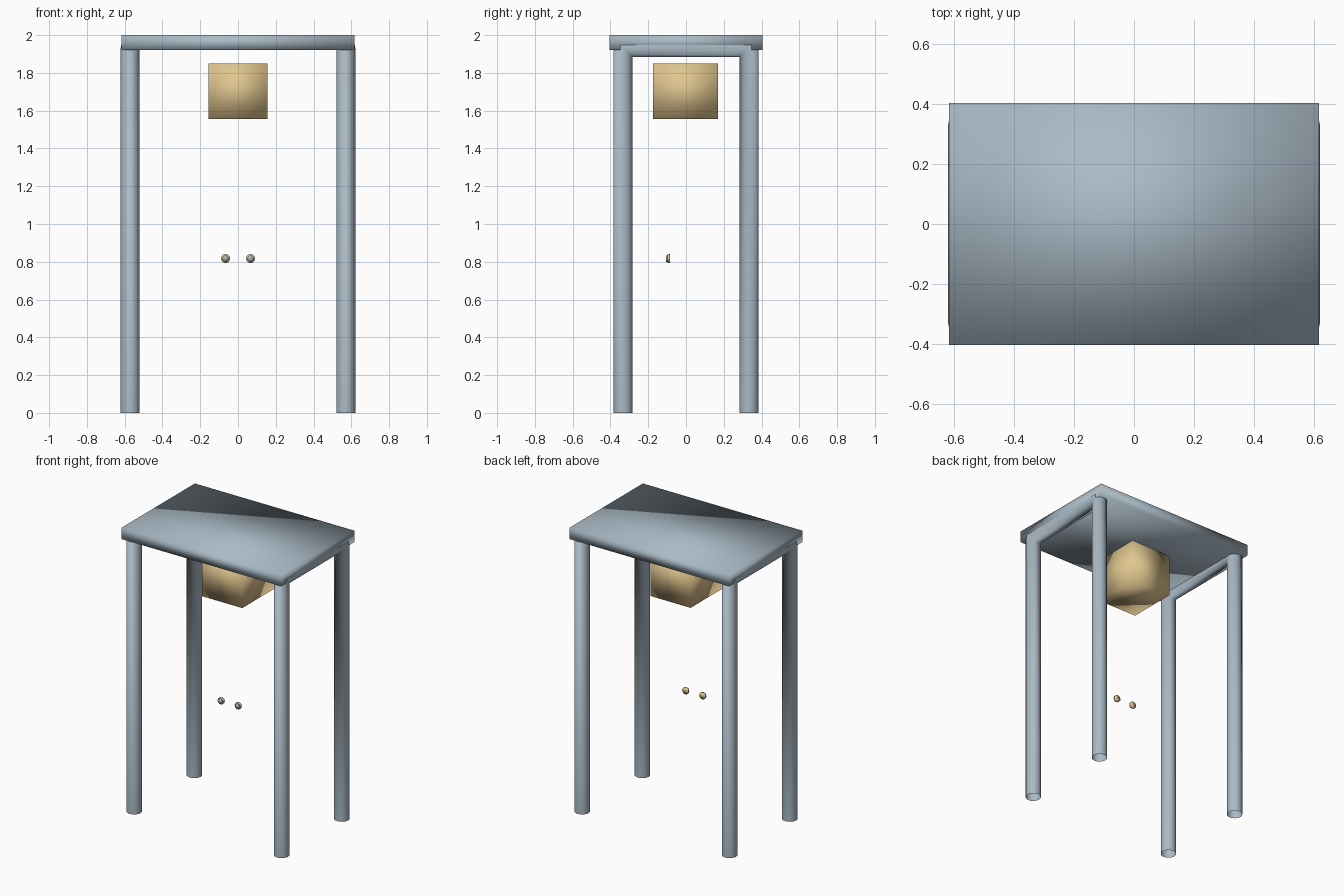
import bpy, bmesh, math
from mathutils import Matrix

cube = bpy.data.objects.get("Cube")
if cube:
    bpy.data.objects.remove(cube, do_unlink=True)


def material(name, rgb):
    m = bpy.data.materials.new(name)
    m.use_nodes = True
    m.diffuse_color = (*rgb, 1)
    m.node_tree.nodes["Principled BSDF"].inputs["Base Color"].default_value = (*rgb, 1)
    return m


STEEL = material("blue_grey", (0.40, 0.49, 0.56))
TAN = material("tan", (0.74, 0.56, 0.27))


def finish(name, bm, mat):
    bmesh.ops.recalc_face_normals(bm, faces=bm.faces)
    for f in bm.faces:
        f.smooth = True
    mesh = bpy.data.meshes.new(name)
    bm.to_mesh(mesh)
    bm.free()
    mesh.materials.append(mat)
    obj = bpy.data.objects.new(name, mesh)
    bpy.context.collection.objects.link(obj)
    return obj


def box(name, centre, size, mat):
    bm = bmesh.new()
    bmesh.ops.create_cube(bm, size=1, matrix=Matrix.Translation(centre) @ Matrix.Diagonal((*size, 1)))
    return finish(name, bm, mat)


def leg_frame(name, x, half=0.333, top=1.933, r=0.05, sides=16):
    """Open-ended tube: up the front leg, across, down the back leg, mitred corners."""
    bm = bmesh.new()
    rings = []
    for side, at_top in ((-1, False), (-1, True), (1, True), (1, False)):
        ring = []
        for i in range(sides):
            a = math.tau * i / sides
            out = r * math.sin(a)
            z = top + out if at_top else 0
            ring.append(bm.verts.new((x + r * math.cos(a), side * (half + out), z)))
        rings.append(ring)
    for a, b in zip(rings, rings[1:]):
        for i in range(sides):
            j = (i + 1) % sides
            bm.faces.new((a[i], a[j], b[j], b[i]))
    return finish(name, bm, STEEL)


def disc(name, x, y_front, y_back, r, mat):
    bm = bmesh.new()
    place = Matrix.Translation((x, (y_front + y_back) / 2, 0.817)) @ Matrix.Rotation(math.pi / 2, 4, "X")
    bmesh.ops.create_cone(bm, cap_ends=True, segments=12, radius1=r, radius2=r,
                          depth=y_back - y_front, matrix=place)
    return finish(name, bm, mat)


# Table top and the block hanging under it
box("table_top", (0, 0, 1.96), (1.236, 0.81, 0.08), STEEL)
box("hanging_block", (0, -0.002, 1.703), (0.31, 0.345, 0.295), TAN)

# Paired legs joined by a rail, and small two-tone buttons
for side, label in ((1, "left"), (-1, "right")):
    leg_frame(label + "_leg_frame", side * 0.571)
    disc(label + "_button_back", side * 0.066, -0.097, -0.086, 0.024, TAN)
    disc(label + "_button_front", side * 0.066, -0.106, -0.097, 0.017, STEEL)
